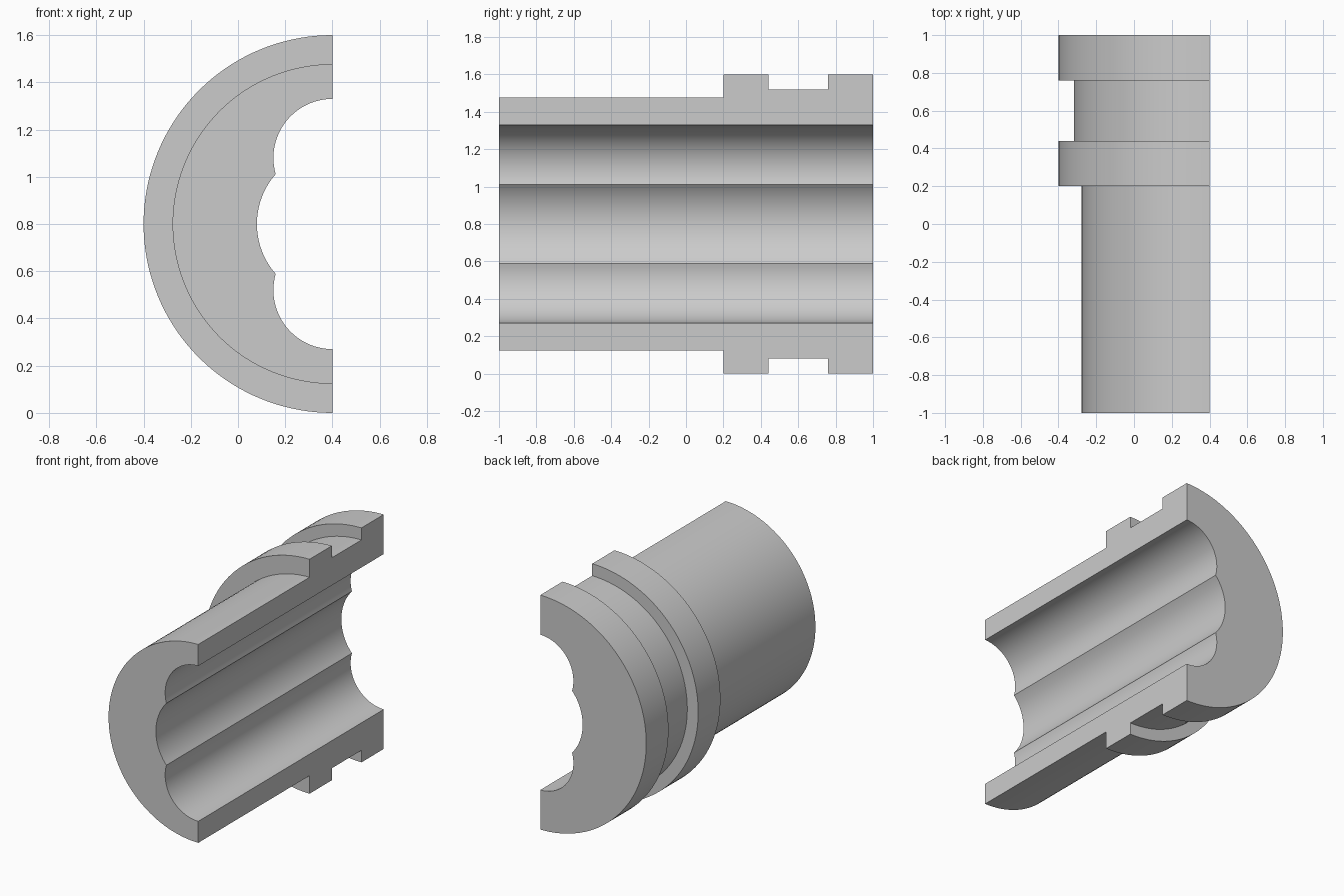
import bpy, bmesh
from math import sin, cos, pi, atan2, sqrt

cube = bpy.data.objects.get("Cube")
if cube:
    bpy.data.objects.remove(cube, do_unlink=True)

AXIS_X, AXIS_Z = 0.4, 0.8
BODY, FLANGE, GROOVE = 0.677, 0.8, 0.718
LOBE, BORE, OFFSET = 0.25, 0.32, 0.28


def arc(radius, start, end, steps, dz=0.0):
    """Arc on the -x side; angle runs from straight up (0) to straight down (pi)."""
    points = []
    for i in range(steps + 1):
        a = start + (end - start) * i / steps
        points.append((AXIS_X - radius * sin(a), AXIS_Z + dz + radius * cos(a)))
    return points


# Bore section: a central arc between two smaller lobes, mirrored top to bottom
cusp_z = (OFFSET**2 + BORE**2 - LOBE**2) / (2 * OFFSET)
cusp_x = sqrt(BORE**2 - cusp_z**2)
lobe_end = atan2(cusp_x, cusp_z - OFFSET)
bore_start = atan2(cusp_x, cusp_z)
upper = arc(LOBE, 0, lobe_end, 24, OFFSET)
middle = arc(BORE, bore_start, pi - bore_start, 24)
lower = [(x, 2 * AXIS_Z - z) for x, z in reversed(upper)]
bore = upper + middle[1:-1] + lower
segments = len(bore) - 1

# Outer steps along the length: plain body, flange, groove, end flange
stations = [(-1, BODY), (0.2, BODY), (0.2, FLANGE), (0.44, FLANGE),
            (0.44, GROOVE), (0.76, GROOVE), (0.76, FLANGE), (1, FLANGE)]

bm = bmesh.new()


def ring(points, y):
    return [bm.verts.new((x, y, z)) for x, z in points]


def bridge(a, b):
    for i in range(segments):
        bm.faces.new((a[i], a[i + 1], b[i + 1], b[i]))


outer = [ring(arc(r, 0, pi, segments), y) for y, r in stations]
inner = [ring(bore, y) for y in (-1, 1)]

# Outer shell, bore wall and the two end faces
for a, b in zip(outer, outer[1:]):
    bridge(a, b)
bridge(inner[1], inner[0])
bridge(inner[0], outer[0])
bridge(outer[-1], inner[1])

# Flat faces on the cut plane, above and below the bore
for end in (0, -1):
    bm.faces.new([r[end] for r in outer] + [inner[1][end], inner[0][end]])
bmesh.ops.recalc_face_normals(bm, faces=bm.faces)

mesh = bpy.data.meshes.new("half_sleeve")
bm.to_mesh(mesh)
bm.free()
sleeve = bpy.data.objects.new("half_sleeve", mesh)
bpy.context.collection.objects.link(sleeve)

# Single plain grey finish
grey = bpy.data.materials.new("plain_grey")
grey.use_nodes = True
color = (0.6, 0.6, 0.6, 1)
grey.diffuse_color = color
grey.node_tree.nodes["Principled BSDF"].inputs["Base Color"].default_value = color
mesh.materials.append(grey)

bpy.ops.object.select_all(action="DESELECT")
sleeve.select_set(True)
bpy.context.view_layer.objects.active = sleeve
bpy.ops.object.shade_smooth_by_angle(angle=pi / 7)
